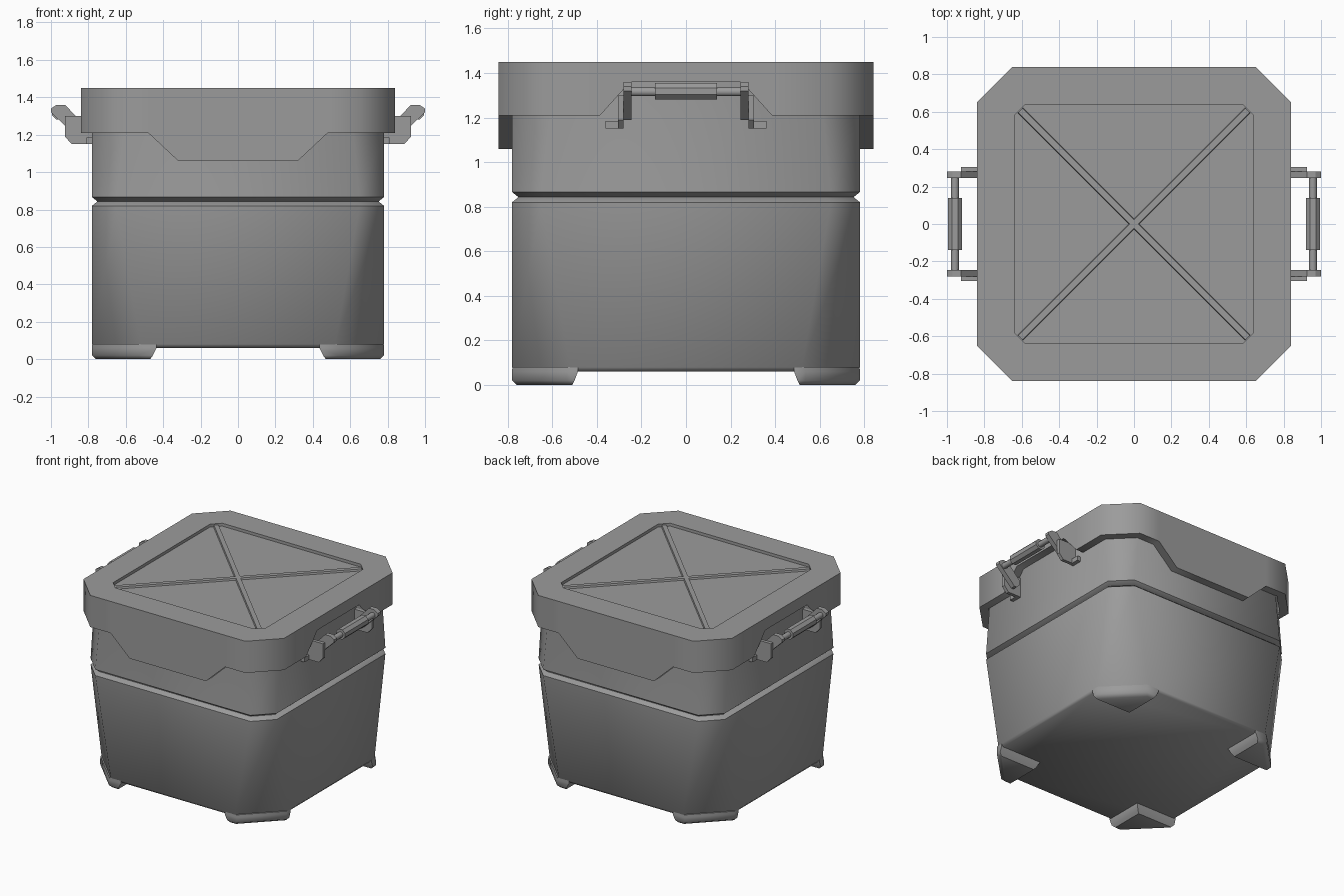
import bpy
import math

cube = bpy.data.objects.get("Cube")
if cube:
    bpy.data.objects.remove(cube, do_unlink=True)

grey = bpy.data.materials.new("plain_grey")
grey.use_nodes = True
COLOUR = (0.33, 0.33, 0.33, 1)
grey.diffuse_color = COLOUR
grey.node_tree.nodes["Principled BSDF"].inputs["Base Color"].default_value = COLOUR


def loft(name, rings, smooth=50):
    """Join equal-length point rings into a closed solid."""
    import bmesh
    bm = bmesh.new()
    loops = [[bm.verts.new(p) for p in ring] for ring in rings]
    n = len(loops[0])
    for a, b in zip(loops, loops[1:]):
        for i in range(n):
            j = (i + 1) % n
            bm.faces.new((a[i], a[j], b[j], b[i]))
    bm.faces.new(loops[0])
    bm.faces.new(loops[-1])
    bmesh.ops.recalc_face_normals(bm, faces=bm.faces)
    mesh = bpy.data.meshes.new(name)
    bm.to_mesh(mesh)
    bm.free()
    mesh.materials.append(grey)
    obj = bpy.data.objects.new(name, mesh)
    bpy.context.collection.objects.link(obj)
    bpy.ops.object.select_all(action="DESELECT")
    obj.select_set(True)
    bpy.context.view_layer.objects.active = obj
    bpy.ops.object.shade_smooth_by_angle(angle=math.radians(smooth))
    return obj


def octagon(z, half, cut):
    s = half - cut
    quarter = [(half, -s), (half, s)]
    ring = []
    for _ in range(4):
        ring += [(x, y, z) for x, y in quarter]
        quarter = [(-y, x) for x, y in quarter]
    return ring


def prism_y(name, profile, y0, y1, smooth=30):
    return loft(name, [[(x, y, z) for x, z in profile] for y in (y0, y1)], smooth)


def disc(x, z, radius, sides):
    steps = [math.tau * (i + 0.5) / sides for i in range(sides)]
    return [(x + radius * math.cos(a), z + radius * math.sin(a)) for a in steps]


# Body: two tapered-corner tubs separated by a groove
loft("lower_body", [octagon(*r) for r in (
    (0.06, 0.765, 0.26), (0.08, 0.78, 0.26), (0.82, 0.78, 0.13), (0.843, 0.752, 0.12))])
loft("upper_body", [octagon(*r) for r in (
    (0.843, 0.752, 0.12), (0.866, 0.78, 0.13), (1.21, 0.78, 0.165), (1.39, 0.78, 0.165))])

# Corner feet
for sx in (-1, 1):
    for sy in (-1, 1):
        rings = []
        for z, ax, ay, out in ((0, 0.47, 0.51, 0.76), (0.02, 0.455, 0.50, 0.78),
                               (0.06, 0.435, 0.485, 0.78), (0.08, 0.435, 0.485, 0.779)):
            k = out - 0.265 + 0.02
            shape = [(ax, ay), (out, ay), (out, k), (k, out), (ax, out)]
            rings.append([(sx * x, sy * y, z) for x, y in shape])
        loft("foot", rings)


# Lid: rim with hanging front and back flaps and handle notches at the sides
SIDE = [(0.65, 1.21), (0.385, 1.21), (0.25, 1.36)]
FRONT = [(0.65, 1.21), (0.48, 1.21), (0.32, 1.06)]


def lid_ring(dist, limit, z=None):
    ring = []
    for turn in range(4):
        half = FRONT if turn % 2 else SIDE
        edge = [(-t, h) for t, h in half] + [(t, h) for t, h in reversed(half)]
        for t, h in edge:
            x, y = dist, max(-limit, min(limit, t))
            for _ in range(turn):
                x, y = -y, x
            ring.append((x, y, h if z is None else z))
    return ring


loft("lid", [lid_ring(0.64, 0.58, 1.428), lid_ring(0.64, 0.58, 1.45),
             lid_ring(0.84, 0.65, 1.45), lid_ring(0.84, 0.65),
             lid_ring(0.78, 0.625), lid_ring(0.78, 0.625, 1.40)])

# Crossed ribs in the lid panel
for angle in (45, 135):
    rib = prism_y("lid_rib", [(-0.022, 1.42), (0.022, 1.42), (0.016, 1.441),
                              (-0.016, 1.441)], -0.86, 0.86)
    rib.rotation_euler.z = math.radians(angle)

# Side handles
BRACKET = [(0.775, 1.15), (0.89, 1.15), (0.925, 1.19), (0.925, 1.30), (0.775, 1.30)]
ARM = [(1.0, 1.32), (1.0, 1.34), (0.97, 1.36), (0.925, 1.36),
       (0.82, 1.25), (0.82, 1.215), (0.845, 1.19), (0.865, 1.19)]
TAB = [(0.775, 1.15), (0.81, 1.15), (0.81, 1.185), (0.775, 1.185)]
for side, s in (("left", 1), ("right", -1)):
    def flip(profile):
        return [(s * x, z) for x, z in profile]
    for d in (-1, 1):
        prism_y(side + "_handle_bracket", flip(BRACKET), d * 0.28, d * 0.305)
        prism_y(side + "_handle_arm", flip(ARM), d * 0.245, d * 0.28)
        prism_y(side + "_handle_tab", flip(TAB), d * 0.28, d * 0.36)
    prism_y(side + "_handle_rod", flip(disc(0.957, 1.316, 0.021, 12)), -0.25, 0.25, 50)
    prism_y(side + "_handle_grip", flip(disc(0.957, 1.318, 0.04, 8)), -0.14, 0.14, 30)
